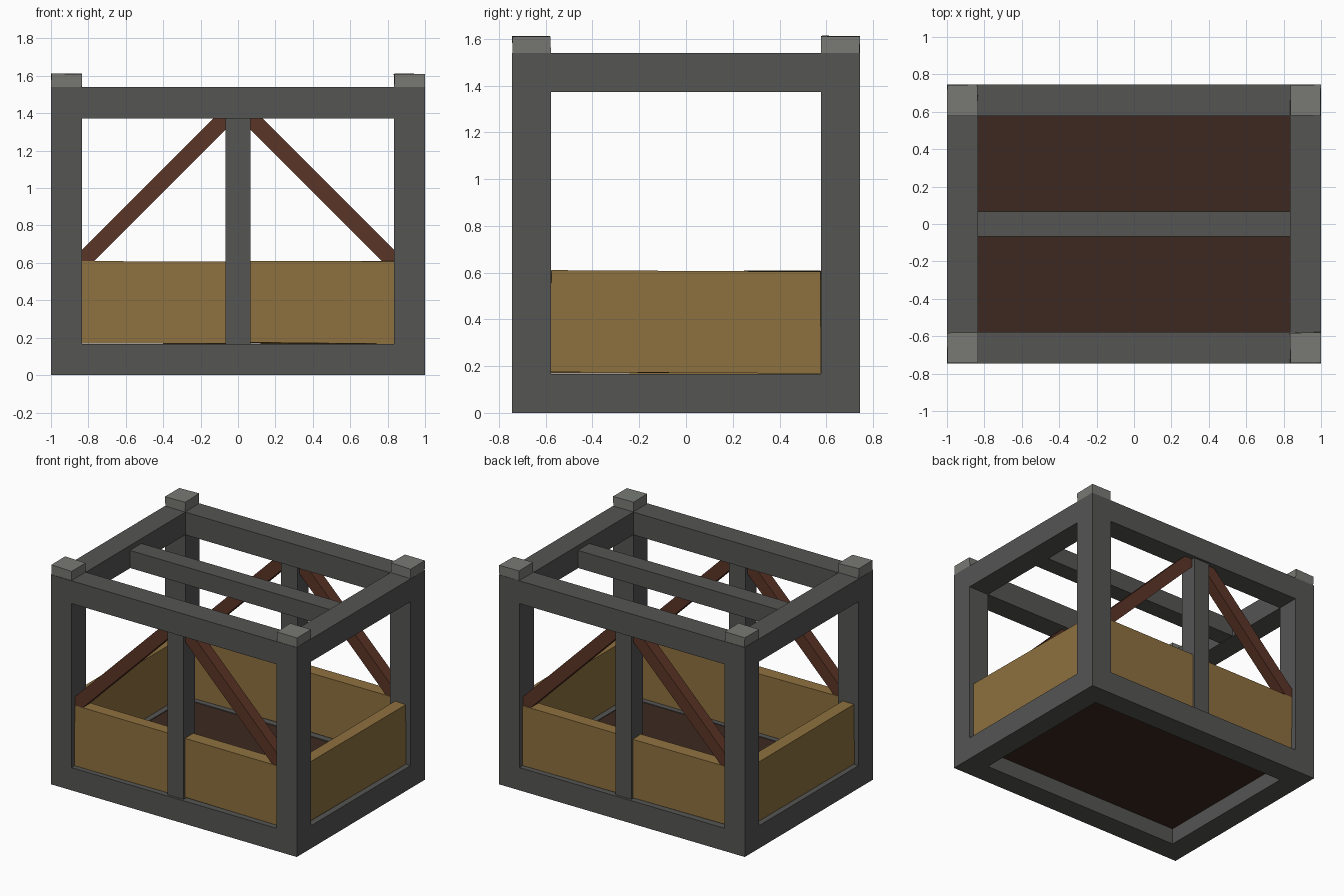
import bpy, random
from math import radians

if "Cube" in bpy.data.objects:
    bpy.data.objects.remove(bpy.data.objects["Cube"])

random.seed(4)

def material(name, rgb):
    m = bpy.data.materials.new(name)
    m.diffuse_color = (*rgb, 1)
    m.use_nodes = True
    m.node_tree.nodes["Principled BSDF"].inputs["Base Color"].default_value = m.diffuse_color
    return m

IRON = material("dark_iron", (0.09, 0.09, 0.088))
CAP = material("light_iron", (0.19, 0.195, 0.175))
PLANK = material("plank_wood", (0.27, 0.165, 0.05))
BRACE = material("brace_wood", (0.105, 0.035, 0.02))
FLOOR = material("floor_wood", (0.045, 0.022, 0.014))

def box(name, lo, hi, mat, jitter=0.0):
    """Box between two corners, optionally with slightly uneven corners."""
    c = [(a + b) / 2 for a, b in zip(lo, hi)]
    bpy.ops.mesh.primitive_cube_add(size=1, location=c)
    ob = bpy.context.object
    ob.name = name
    for v in ob.data.vertices:
        for i in range(3):
            v.co[i] = v.co[i] * abs(hi[i] - lo[i]) + random.uniform(-jitter, jitter)
    ob.data.materials.append(mat)
    return ob

X, Y, H, T = 1.0, 0.745, 1.54, 0.167   # outer half sizes, frame height, beam size
XI, YI = X - T, Y - T                  # inner opening
XM, YM = X - T / 2, Y - T / 2          # beam centre lines

# Bottom and top rings of beams
for level, z in (("bottom", 0), ("top", H - T)):
    for side, s in (("front", -1), ("back", 1)):
        box(f"{level}_{side}_beam", (-X, s * YM - T / 2, z), (X, s * YM + T / 2, z + T), IRON)
    for side, s in (("left", -1), ("right", 1)):
        box(f"{level}_{side}_beam", (s * XM - T / 2, -YI, z), (s * XM + T / 2, YI, z + T), IRON)

# Corner posts and their caps
for sx in (-1, 1):
    for sy in (-1, 1):
        x, y = sx * XM, sy * YM
        box("corner_post", (x - T / 2, y - T / 2, T), (x + T / 2, y + T / 2, H - T), IRON)
        box("corner_cap", (x - .081, y - .081, H - .01), (x + .081, y + .081, 1.611), CAP, .003)

# Centre beam across the top
box("top_centre_beam", (-XI - .02, -.067, 1.376), (XI + .02, .067, 1.505), IRON)

# Floor board
box("floor", (-XI - .005, -YI - .005, .12), (XI + .005, YI + .005, .162), FLOOR)

# Front and back: middle post, two panels, two diagonal braces
for side, sy in (("front", -1), ("back", 1)):
    y = sy * YM
    box(f"{side}_middle_post", (-.066, y - .066, T - .01), (.066, y + .066, H - T + .01), IRON)
    for sx in (-1, 1):
        x0, x1 = sorted((sx * .06, sx * (XI + .004)))
        box(f"{side}_panel", (x0, y - .046, T + .003), (x1, y + .046, .606), PLANK, .005)
        brace = box(f"{side}_brace", (-.585, -.043, -.045), (.585, .043, .045), BRACE)
        brace.location = (sx * .466, y, .976)
        brace.rotation_euler = (0, sx * radians(45), 0)

# Side panels
for side, sx in (("left", -1), ("right", 1)):
    x = sx * XM
    box(f"{side}_panel", (x - .046, -YI, T + .003), (x + .046, YI, .606), PLANK, .005)
